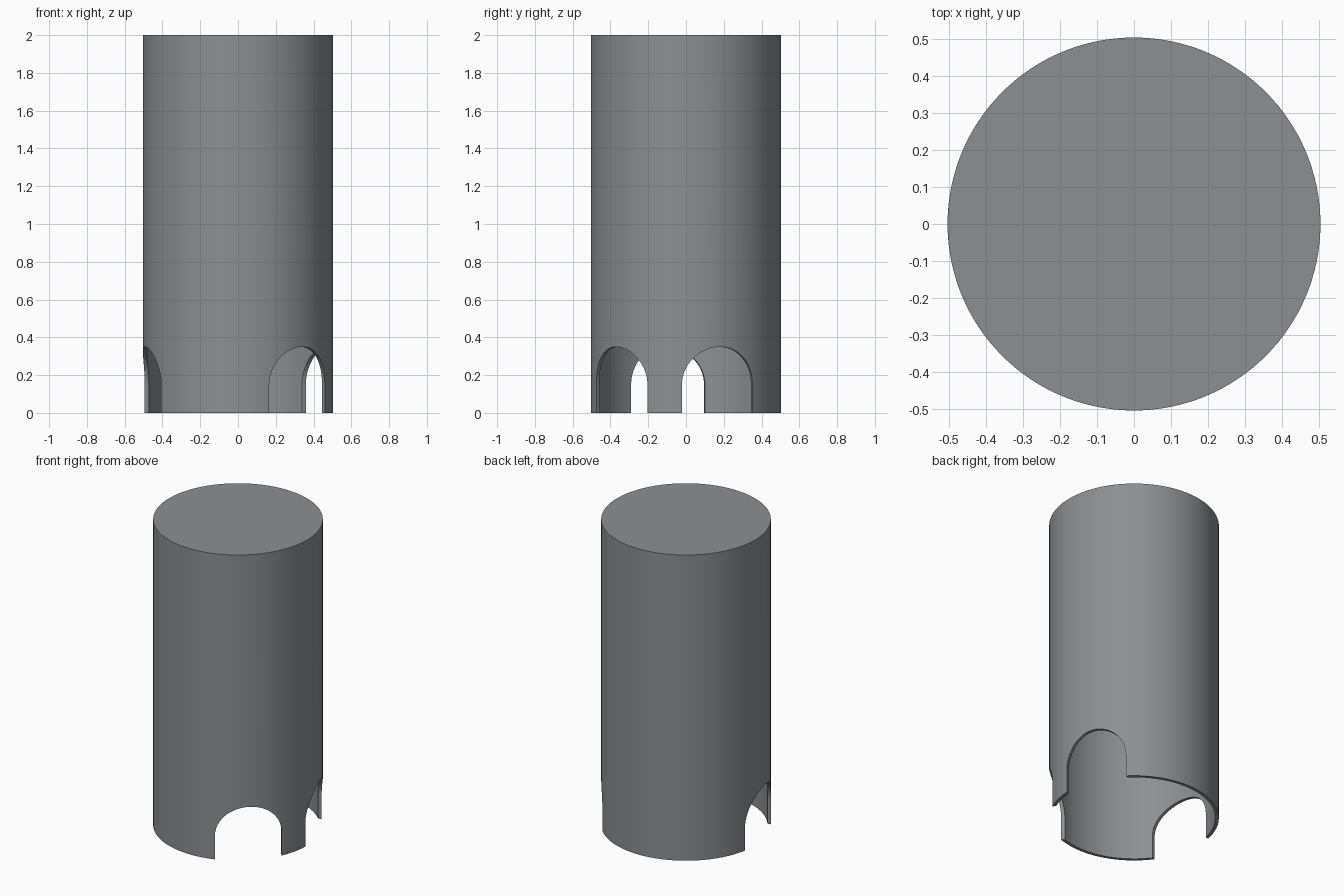
import bpy, bmesh, math
from mathutils import Matrix, Vector

if "Cube" in bpy.data.objects:
    bpy.data.objects.remove(bpy.data.objects["Cube"])

R, WALL, H = 0.503, 0.02, 2.0
ARCH_HALF, ARCH_TOP = 0.2, 0.35
ARCH_ANGLES = (-47.4, 21.0, 192.5)

grey = bpy.data.materials.new("slate grey")
grey.diffuse_color = (0.26, 0.28, 0.29, 1)
grey.use_nodes = True
grey.node_tree.nodes["Principled BSDF"].inputs["Base Color"].default_value = grey.diffuse_color


def to_object(name, bm):
    bmesh.ops.recalc_face_normals(bm, faces=bm.faces)
    mesh = bpy.data.meshes.new(name)
    bm.to_mesh(mesh)
    bm.free()
    mesh.materials.append(grey)
    obj = bpy.data.objects.new(name, mesh)
    bpy.context.collection.objects.link(obj)
    return obj


# Hollow shell, closed at the top and open at the bottom
bm = bmesh.new()
r = R - WALL
profile = [(0, H), (R, H), (R, 0), (r, 0), (r, H - WALL), (0, H - WALL)]
verts = [bm.verts.new((x, 0, z)) for x, z in profile]
edges = [bm.edges.new(pair) for pair in zip(verts, verts[1:])]
bmesh.ops.spin(bm, geom=verts + edges, cent=(0, 0, 0), axis=(0, 0, 1),
               angle=math.tau, steps=128, use_merge=False)
bmesh.ops.remove_doubles(bm, verts=bm.verts, dist=1e-5)
shell = to_object("tube_shell", bm)


# Round-topped prism reaching outwards from inside the shell
def arch_cutter(degrees):
    bm = bmesh.new()
    spring = ARCH_TOP - ARCH_HALF
    outline = [(ARCH_HALF, -0.1)]
    for i in range(33):
        a = math.pi * i / 32
        outline.append((ARCH_HALF * math.cos(a), spring + ARCH_HALF * math.sin(a)))
    outline.append((-ARCH_HALF, -0.1))
    face = bm.faces.new([bm.verts.new((0.2, y, z)) for y, z in outline])
    ext = bmesh.ops.extrude_face_region(bm, geom=[face])
    moved = [v for v in ext["geom"] if isinstance(v, bmesh.types.BMVert)]
    bmesh.ops.translate(bm, verts=moved, vec=Vector((0.5, 0, 0)))
    bmesh.ops.rotate(bm, verts=bm.verts, cent=(0, 0, 0),
                     matrix=Matrix.Rotation(math.radians(degrees), 3, 'Z'))
    return to_object("arch_cutter", bm)


# Cut the three arched openings in the lower rim
bpy.context.view_layer.objects.active = shell
shell.select_set(True)
for angle in ARCH_ANGLES:
    cutter = arch_cutter(angle)
    cutter.hide_render = True
    mod = shell.modifiers.new("arch", 'BOOLEAN')
    mod.operation = 'DIFFERENCE'
    mod.solver = 'EXACT'
    mod.object = cutter
    bpy.ops.object.modifier_apply(modifier=mod.name)
    bpy.data.objects.remove(cutter, do_unlink=True)

bpy.ops.object.shade_smooth_by_angle(angle=math.radians(30))
